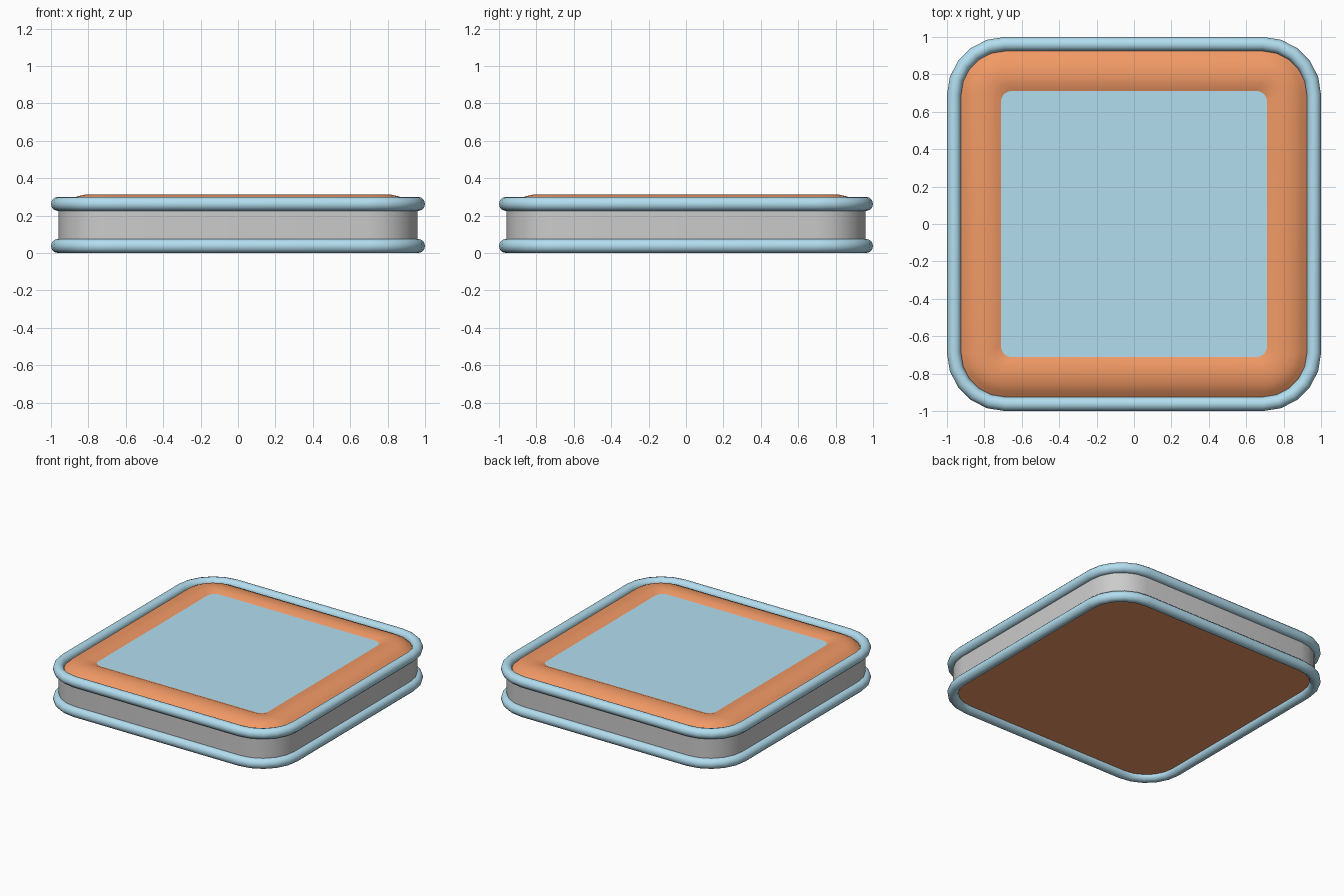
import bpy, bmesh
from math import sin, cos, pi, radians

if "Cube" in bpy.data.objects:
    bpy.data.objects.remove(bpy.data.objects["Cube"])

CORNER_SEGS = 5
PIPE_R = 0.038
LOW, HIGH = 0.038, 0.263


def material(name, rgb):
    m = bpy.data.materials.new(name)
    m.diffuse_color = (*rgb, 1)
    m.use_nodes = True
    m.node_tree.nodes["Principled BSDF"].inputs["Base Color"].default_value = m.diffuse_color
    return m


blue = material("sky_blue", (0.45, 0.73, 0.87))
orange = material("orange", (0.88, 0.32, 0.13))


def rounded_square(half, radius, z):
    """Counter-clockwise loop of points around a rounded square."""
    c = half - radius
    pts = []
    for q, (sx, sy) in enumerate([(1, 1), (-1, 1), (-1, -1), (1, -1)]):
        for i in range(CORNER_SEGS + 1):
            a = (q + i / CORNER_SEGS) * pi / 2
            pts.append((sx * c + radius * cos(a), sy * c + radius * sin(a), z))
    return pts


def loft(name, sections, mat=None, closed=False, cap=False, flip=False, angle=40):
    """Skin a list of (half size, corner radius, height) sections."""
    bm = bmesh.new()
    loops = [[bm.verts.new(p) for p in rounded_square(*s)] for s in sections]
    pairs = list(zip(loops, loops[1:]))
    if closed:
        pairs.append((loops[-1], loops[0]))
    for a, b in pairs:
        n = len(a)
        for i in range(n):
            j = (i + 1) % n
            bm.faces.new((a[i], a[j], b[j], b[i]))
    if cap:
        bm.faces.new(loops[-1])
    if flip:
        bmesh.ops.reverse_faces(bm, faces=bm.faces[:])
    me = bpy.data.meshes.new(name)
    bm.to_mesh(me)
    bm.free()
    ob = bpy.data.objects.new(name, me)
    bpy.context.collection.objects.link(ob)
    if mat:
        me.materials.append(mat)
    bpy.ops.object.select_all(action='DESELECT')
    ob.select_set(True)
    bpy.context.view_layer.objects.active = ob
    bpy.ops.object.shade_smooth_by_angle(angle=radians(angle))
    return ob


# Side band between the two pipings
loft("side_band", [(0.96, 0.27, LOW), (0.96, 0.27, HIGH)])

# Round piping along the bottom and top edges
for name, z in (("bottom_piping", LOW), ("top_piping", HIGH)):
    ring = []
    for k in range(12):
        a = 2 * pi * k / 12
        d = PIPE_R * cos(a)
        ring.append((0.962 + d, 0.272 + d, z + PIPE_R * sin(a)))
    loft(name, ring, blue, closed=True, angle=60)

# Flat underside
loft("underside", [(0.96, 0.27, LOW)], orange, cap=True, flip=True)

# Puffed top border that dips towards the centre panel
loft("top_border", [(0.96, 0.27, 0.24), (0.925, 0.235, 0.262), (0.895, 0.2, 0.287),
                    (0.86, 0.16, 0.303), (0.82, 0.11, 0.312), (0.78, 0.09, 0.314),
                    (0.745, 0.07, 0.309), (0.712, 0.06, 0.296)], orange)

# Centre panel
loft("centre_panel", [(0.712, 0.06, 0.296)], blue, cap=True)
